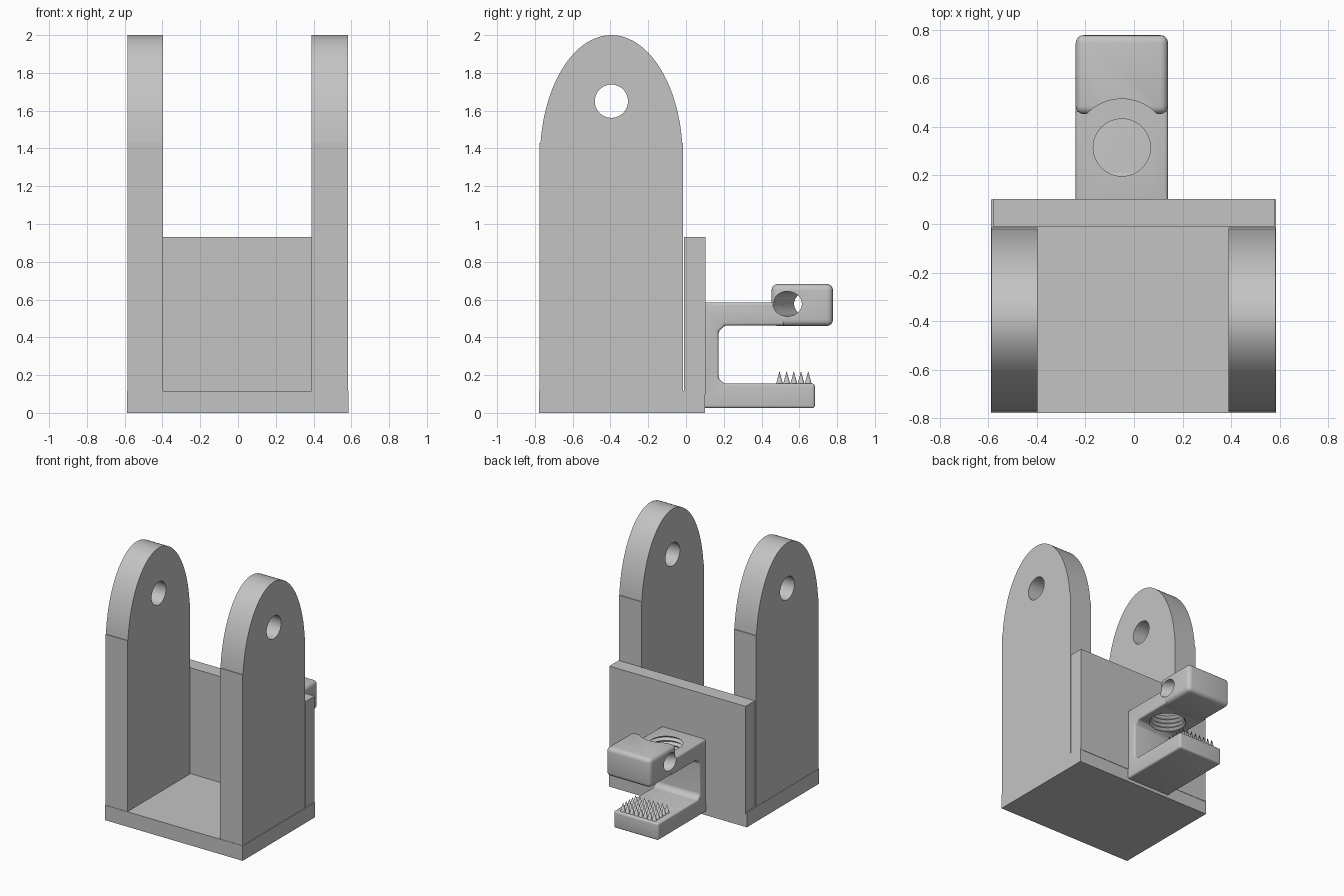
import bpy, bmesh, math
from mathutils import Vector

if "Cube" in bpy.data.objects:
    bpy.data.objects.remove(bpy.data.objects["Cube"], do_unlink=True)

grey = bpy.data.materials.new("plain grey")
grey.use_nodes = True
grey.diffuse_color = (0.55, 0.55, 0.55, 1)
grey.node_tree.nodes["Principled BSDF"].inputs["Base Color"].default_value = (0.55, 0.55, 0.55, 1)


def finish(name, bm):
    bmesh.ops.recalc_face_normals(bm, faces=bm.faces)
    mesh = bpy.data.meshes.new(name)
    bm.to_mesh(mesh)
    bm.free()
    obj = bpy.data.objects.new(name, mesh)
    bpy.context.collection.objects.link(obj)
    mesh.materials.append(grey)
    return obj


def extrude_x(name, profile, x0, x1):
    """Extrude a (y, z) outline along x."""
    bm = bmesh.new()
    face = bm.faces.new([bm.verts.new((x0, y, z)) for y, z in profile])
    ext = bmesh.ops.extrude_face_region(bm, geom=[face])["geom"]
    moved = [v for v in ext if isinstance(v, bmesh.types.BMVert)]
    bmesh.ops.translate(bm, verts=moved, vec=(x1 - x0, 0, 0))
    return finish(name, bm)


def box(name, x0, x1, y0, y1, z0, z1):
    return extrude_x(name, [(y0, z0), (y1, z0), (y1, z1), (y0, z1)], x0, x1)


def rod(name, start, end, radius, sides=48):
    a, b = Vector(start), Vector(end)
    bm = bmesh.new()
    bmesh.ops.create_cone(bm, cap_ends=True, segments=sides, radius1=radius,
                          radius2=radius, depth=(b - a).length)
    turn = (b - a).to_track_quat("Z", "Y").to_matrix().to_4x4()
    bmesh.ops.transform(bm, matrix=turn, verts=bm.verts)
    bmesh.ops.translate(bm, verts=bm.verts, vec=(a + b) / 2)
    return finish(name, bm)


def lathe(name, centre, profile, sides=48):
    """Closed solid from rings of (radius, z)."""
    bm = bmesh.new()
    rings = []
    for r, z in profile:
        angles = [2 * math.pi * i / sides for i in range(sides)]
        rings.append([bm.verts.new((centre[0] + r * math.cos(a),
                                    centre[1] + r * math.sin(a), z)) for a in angles])
    for low, high in zip(rings, rings[1:]):
        for i in range(sides):
            j = (i + 1) % sides
            bm.faces.new((low[i], low[j], high[j], high[i]))
    bm.faces.new(rings[0])
    bm.faces.new(rings[-1])
    return finish(name, bm)


def activate(obj):
    bpy.ops.object.select_all(action="DESELECT")
    obj.select_set(True)
    bpy.context.view_layer.objects.active = obj


def modify(obj, bevel=0, cutters=()):
    activate(obj)
    if bevel:
        mod = obj.modifiers.new("bevel", "BEVEL")
        mod.width, mod.segments = bevel, 4
        bpy.ops.object.modifier_apply(modifier=mod.name)
    for cutter in cutters:
        mod = obj.modifiers.new("cut", "BOOLEAN")
        mod.operation, mod.solver, mod.object = "DIFFERENCE", "EXACT", cutter
        bpy.ops.object.modifier_apply(modifier=mod.name)
    bpy.ops.object.shade_smooth_by_angle(angle=math.radians(32))


# Base and back plate
box("base", -0.588, 0.585, -0.778, 0.1, 0, 0.115)
box("back_plate", -0.58, 0.58, -0.01, 0.103, 0.1, 0.93)

# Side walls with elliptical tops and a pivot hole
MID = -0.395
wall = [(-0.775, 0.115), (-0.015, 0.115), (-0.015, 1.43)]
start = math.asin(0.08 / 0.65)
for i in range(49):
    a = start + (math.pi - 2 * start) * i / 48
    wall.append((MID + 0.378 * math.cos(a), 1.35 + 0.65 * math.sin(a)))
wall.append((-0.775, 1.43))
pivot = rod("pivot_cutter", (-1, MID, 1.65), (1, MID, 1.65), 0.088)
for name, x0, x1 in (("right_wall", -0.586, -0.398), ("left_wall", 0.39, 0.582)):
    modify(extrude_x(name, wall, x0, x1), cutters=[pivot])

# Clamp cutters: threaded bore, round recess and two slanted cross holes
CX, CY = -0.05, 0.315
threads = [(0.118 + 0.02 * (i % 2), 0.42 + 0.0165 * i) for i in range(13)]
bore = lathe("bore_cutter", (CX, CY), threads)
recess = rod("recess_cutter", (CX, CY, 0.586), (CX, CY, 0.8), 0.2, 64)
holes = [rod("hole_cutter", (CX + s * 0.26, 0.495, 0.577), (CX - s * 0.01, 0.655, 0.577), 0.066)
         for s in (-1, 1)]

# C-shaped clamp body
X0, X1 = -0.24, 0.14
outline = [(0.06, 0.025), (0.682, 0.025), (0.682, 0.155), (0.2, 0.155), (0.172, 0.183),
           (0.172, 0.43), (0.205, 0.463), (0.52, 0.463), (0.52, 0.585), (0.06, 0.585)]
body = extrude_x("clamp_body", outline, X0, X1)
modify(body, 0.014, [bore] + holes)

# Raised clamp head
head = box("clamp_head", X0, X1, 0.453, 0.778, 0.46, 0.682)
modify(head, 0.032, [recess] + holes)

for cutter in [pivot, bore, recess] + holes:
    bpy.data.objects.remove(cutter, do_unlink=True)

# Gripping spikes on the lower jaw
bm = bmesh.new()
for col in range(8):
    for row in range(5):
        made = bmesh.ops.create_cone(bm, cap_ends=True, segments=12, radius1=0.019,
                                     radius2=0, depth=0.07)["verts"]
        bmesh.ops.translate(bm, verts=made,
                            vec=(CX + (col - 3.5) * 0.038, 0.495 + row * 0.038, 0.186))
spikes = finish("grip_spikes", bm)
modify(spikes)
